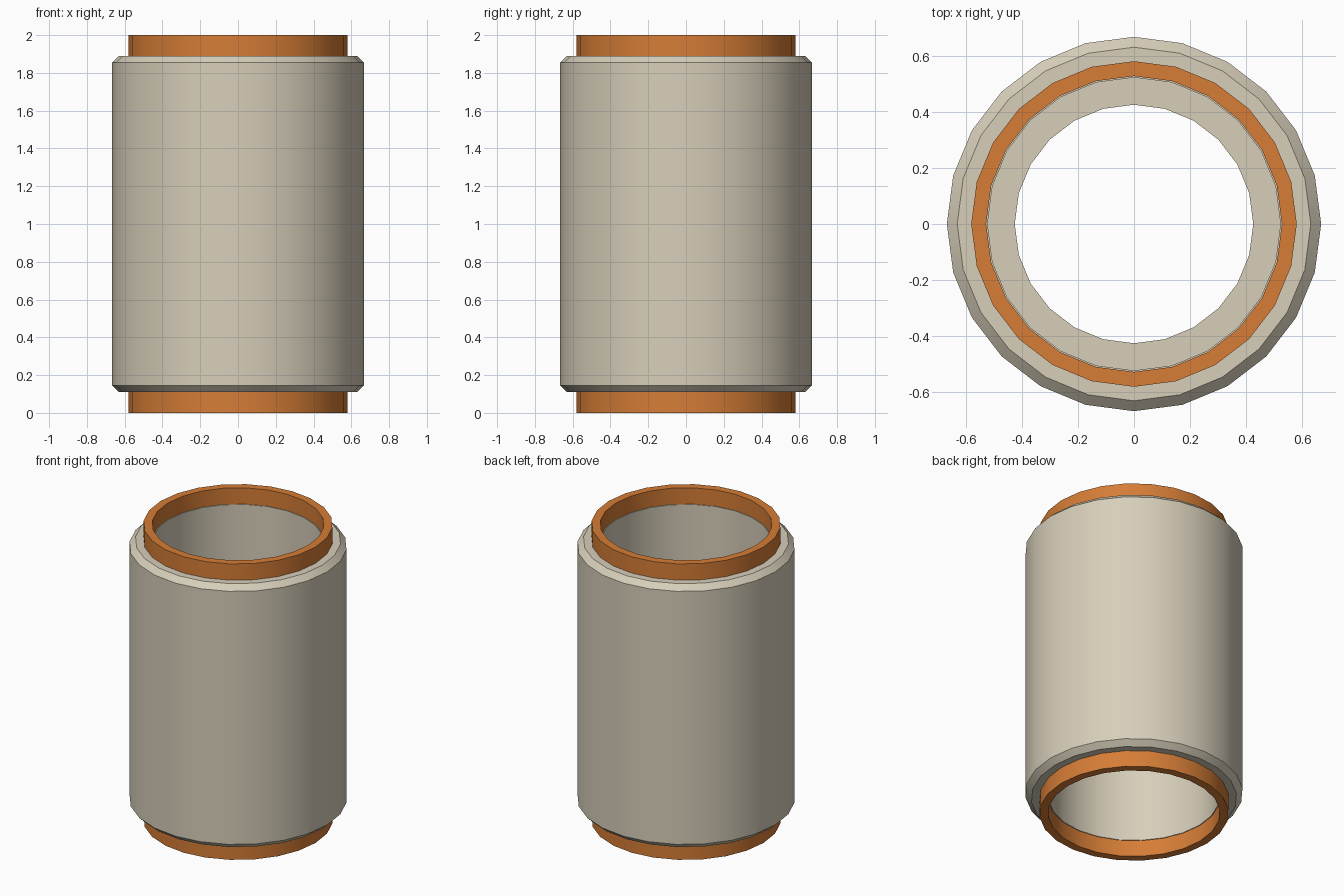
import bpy
import bmesh
from math import radians, pi, cos, sin

cube = bpy.data.objects.get("Cube")
if cube:
    bpy.data.objects.remove(cube, do_unlink=True)

SIDES = 24


def material(name, colour):
    mat = bpy.data.materials.new(name)
    mat.use_nodes = True
    mat.diffuse_color = (*colour, 1)
    mat.node_tree.nodes["Principled BSDF"].inputs["Base Color"].default_value = (*colour, 1)
    return mat


def lathe(name, profile, mat):
    """Turn a closed (radius, height) profile around the z axis."""
    bm = bmesh.new()
    rings = []
    for i in range(SIDES):
        a = 2 * pi * i / SIDES
        rings.append([bm.verts.new((r * cos(a), r * sin(a), z)) for r, z in profile])
    n = len(profile)
    for i, ring in enumerate(rings):
        following = rings[(i + 1) % SIDES]
        for j in range(n):
            k = (j + 1) % n
            bm.faces.new((ring[j], following[j], following[k], ring[k]))
    bmesh.ops.recalc_face_normals(bm, faces=bm.faces)
    mesh = bpy.data.meshes.new(name)
    bm.to_mesh(mesh)
    bm.free()
    mesh.materials.append(mat)
    obj = bpy.data.objects.new(name, mesh)
    bpy.context.collection.objects.link(obj)
    bpy.ops.object.select_all(action="DESELECT")
    obj.select_set(True)
    bpy.context.view_layer.objects.active = obj
    bpy.ops.object.shade_smooth_by_angle(angle=radians(30))
    return obj


cream = material("cream", (0.68, 0.62, 0.49))
orange = material("orange", (0.67, 0.205, 0.037))

# Hollow barrel with chamfered rims and a narrower bore halfway down
upper_half = [(0.425, 1.25), (0.522, 1.25), (0.522, 1.89),
              (0.63, 1.89), (0.667, 1.855)]
lower_half = [(r, 2 - z) for r, z in reversed(upper_half)]
lathe("barrel", upper_half + lower_half, cream)

# End collars
for name, low, high in (("top_collar", 1.89, 2.0), ("bottom_collar", 0.0, 0.11)):
    lathe(name, [(0.527, low), (0.58, low), (0.58, high), (0.527, high)], orange)
